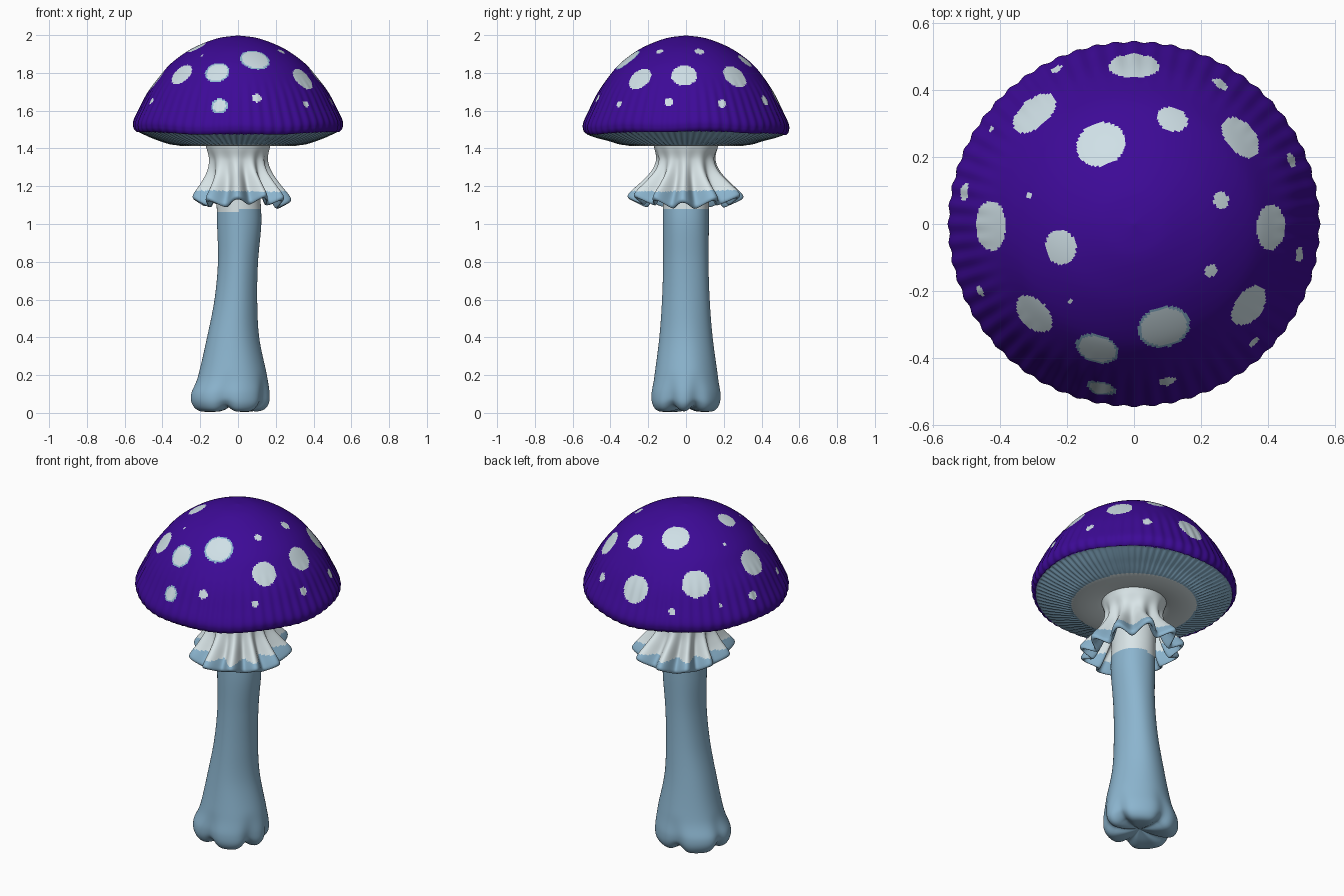
import bpy
import bmesh
from math import sin, cos, pi, exp, hypot, radians
from mathutils import Vector

default_cube = bpy.data.objects.get("Cube")
if default_cube:
    bpy.data.objects.remove(default_cube, do_unlink=True)


def make_material(name, color):
    material = bpy.data.materials.new(name)
    material.use_nodes = True
    material.diffuse_color = (*color, 1)
    shader = next(n for n in material.node_tree.nodes if n.type == 'BSDF_PRINCIPLED')
    shader.inputs["Base Color"].default_value = (*color, 1)
    shader.inputs["Roughness"].default_value = 0.8
    return material


purple = make_material("deep purple", (0.047, 0.003, 0.31))
blue = make_material("dusty blue", (0.26, 0.46, 0.62))
white = make_material("collar white", (0.70, 0.79, 0.81))
spot_white = make_material("spot white", (0.62, 0.74, 0.79))


def clamp(value):
    return max(0.0, min(1.0, value))


def ease(value):
    value = clamp(value)
    return value * value * (3 - 2 * value)


def along(points, t):
    """Smooth curve through the points, with t running from 0 to 1."""
    last = len(points) - 1
    i = min(int(t * last), last - 1)
    f = t * last - i
    a, b, c, d = (points[max(0, min(last, i + k))] for k in (-1, 0, 1, 2))
    return [q + f / 2 * (r - p + f * (2 * p - 5 * q + 4 * r - s + f * (3 * (q - r) + s - p)))
            for p, q, r, s in zip(a, b, c, d)]


def swept_surface(name, rows, columns, place, materials, pick):
    """Skin of rings: place(t, angle) gives a point, pick(t, centre) a material slot."""
    bm = bmesh.new()
    rings = [[bm.verts.new(place(i / rows, 2 * pi * j / columns)) for j in range(columns)]
             for i in range(rows + 1)]
    for i in range(rows):
        for j in range(columns):
            k = (j + 1) % columns
            face = bm.faces.new((rings[i][j], rings[i][k], rings[i + 1][k], rings[i + 1][j]))
            face.material_index = pick((i + 0.5) / rows, face.calc_center_median())
            face.smooth = True
    bmesh.ops.remove_doubles(bm, verts=rings[0] + rings[-1], dist=0.00001)
    bmesh.ops.recalc_face_normals(bm, faces=bm.faces)
    mesh = bpy.data.meshes.new(name)
    bm.to_mesh(mesh)
    bm.free()
    for material in materials:
        mesh.materials.append(material)
    obj = bpy.data.objects.new(name, mesh)
    bpy.context.collection.objects.link(obj)
    return obj


# Cap: dome, rolled rim and ribbed underside (radius, height)
cap_profile = [
    (0, 1.998), (0.1, 1.985), (0.2, 1.95), (0.28, 1.907), (0.36, 1.845), (0.42, 1.775),
    (0.475, 1.7), (0.52, 1.615), (0.55, 1.55), (0.552, 1.515), (0.54, 1.493), (0.52, 1.487),
    (0.44, 1.452), (0.34, 1.42), (0.27, 1.412), (0.2, 1.42), (0.14, 1.44)]
rim_end = 10.6 / (len(cap_profile) - 1)


def cap_point(t, angle):
    r, z = along(cap_profile, t)
    near_rim = ease((r - 0.4) / 0.14)
    z -= 0.016 * near_rim * sin(angle) ** 2
    if t > rim_end:
        z += 0.004 * cos(90 * angle) * ease((r - 0.32) / 0.05) * ease((0.55 - r) / 0.04)
    else:
        r += near_rim * 0.003 * cos(60 * angle)
        z += near_rim * 0.004 * sin(7 * angle)
    return Vector((r * cos(angle), 0.983 * r * sin(angle), z))


# Spots on the dome: x, y, radius; the first few have a blue border
spots = [
    (-0.11, -0.375, 0.066), (-0.1, -0.495, 0.045), (0.09, -0.31, 0.079),
    (0, 0.48, 0.076), (-0.3, 0.335, 0.076), (-0.1, 0.24, 0.075), (0.115, 0.315, 0.047),
    (0.26, 0.42, 0.026), (-0.235, 0.465, 0.019), (0.32, 0.26, 0.07), (0.47, 0.19, 0.023),
    (-0.43, -0.005, 0.074), (-0.22, -0.07, 0.052), (-0.505, 0.095, 0.026), (0.26, 0.07, 0.026),
    (0.41, -0.01, 0.068), (0.23, -0.14, 0.02), (0.495, -0.09, 0.023), (0.345, -0.245, 0.067),
    (-0.3, -0.27, 0.066), (-0.46, -0.2, 0.017), (0.1, -0.475, 0.026), (0.36, -0.355, 0.019),
    (-0.43, 0.285, 0.013), (-0.315, 0.085, 0.01), (-0.19, -0.23, 0.008)]
dome_samples = [along(cap_profile, k / 400) for k in range(220)]


def dome_height(x, y):
    return min(dome_samples, key=lambda s: abs(s[0] - hypot(x, y / 0.983)))[1]


spot_centres = [(Vector((x, y, dome_height(x, y))), r) for x, y, r in spots]


def cap_color(t, centre):
    if t > rim_end:
        return 2 if hypot(centre.x, centre.y) < 0.335 else 1
    for index, (spot, radius) in enumerate(spot_centres):
        distance = (centre - spot).length
        if distance < radius:
            return 1 if index < 3 and distance > radius - 0.009 else 3
    return 0


swept_surface("cap", 176, 360, cap_point, [purple, blue, white, spot_white], cap_color)

# Stalk: leaning column with a lobed foot (height, centre x, half width, half depth)
stalk_profile = [
    (0.04, -0.04, 0, 0), (0.012, -0.04, 0.09, 0.08), (0.008, -0.042, 0.165, 0.15),
    (0.04, -0.043, 0.205, 0.182), (0.1, -0.043, 0.212, 0.188), (0.2, -0.03, 0.182, 0.168),
    (0.4, -0.027, 0.138, 0.141), (0.6, -0.012, 0.113, 0.126), (0.8, 0, 0.106, 0.12),
    (1, 0.007, 0.117, 0.122), (1.15, 0.003, 0.117, 0.122), (1.3, 0, 0.125, 0.125),
    (1.43, 0, 0.15, 0.15)]
clefts = [radians(a) for a in (-98, -28, 18, 95, 172)]


def stalk_point(t, angle):
    z, cx, rx, ry = along(stalk_profile, t)
    cleft = sum(exp(-((1 - cos(angle - a)) / 0.025)) for a in clefts)
    foot = 1 - ease(z / 0.24)
    shrink = 1 - 0.13 * foot * cleft + 0.008 * sin(5 * angle + 4 * z)
    z += 0.03 * cleft * (1 - ease(z / 0.1)) * clamp(rx / 0.15)
    return Vector((cx + rx * shrink * cos(angle), ry * shrink * sin(angle), max(z, 0)))


def stalk_color(t, centre):
    return 1 if centre.z > 1.07 + 0.1 * centre.x else 0


swept_surface("stalk", 120, 96, stalk_point, [blue, white], stalk_color)

# Collar: pleated skirt with a ruffled, rounded hem (radius, height)
collar_profile = [
    (0.175, 1.43), (0.167, 1.4), (0.153, 1.34), (0.167, 1.27), (0.207, 1.2), (0.25, 1.145),
    (0.262, 1.12), (0.25, 1.104), (0.232, 1.115), (0.19, 1.185), (0.145, 1.27), (0.122, 1.34)]


def collar_point(t, angle):
    r, z = along(collar_profile, t)
    flare = ease((1.38 - z) / 0.27)
    wave = cos(11 * angle + 0.8 * sin(2 * angle + 1))
    z += flare * (0.017 * wave + 0.012 * sin(angle) ** 2 - 0.008 * cos(3 * angle))
    r += wave * (0.004 + 0.027 * flare) * ease((1.42 - z) / 0.08)
    x = 0.018 * flare + r * (1 - 0.1 * flare) * cos(angle)
    return Vector((x, r * (1 + 0.06 * flare) * sin(angle), z))


def collar_color(t, centre):
    return 1 if centre.z < 1.175 + 0.12 * centre.x * centre.y else 0


swept_surface("collar", 88, 220, collar_point, [white, blue], collar_color)
